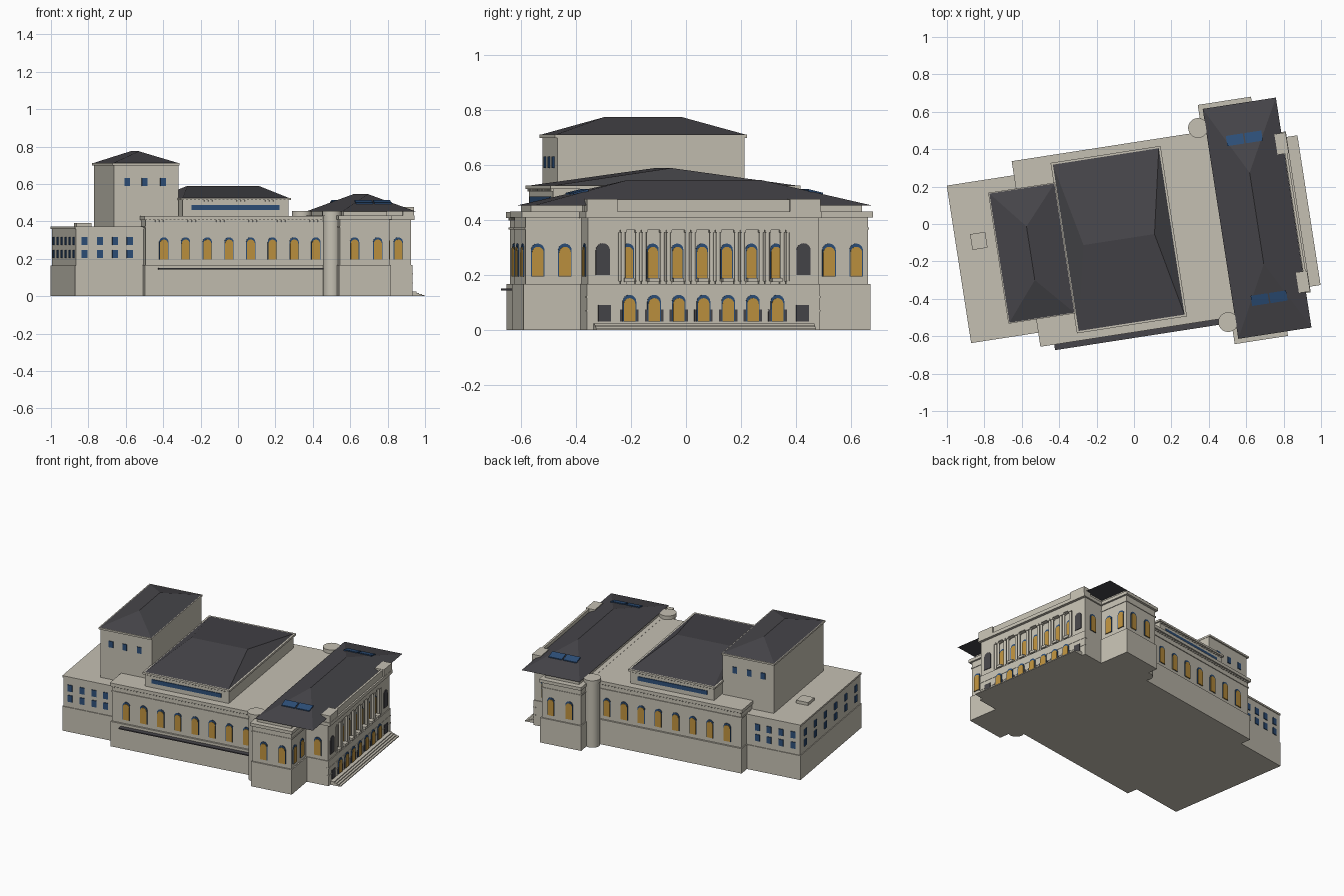
import bpy, bmesh, math
from mathutils import Matrix, Vector

if "Cube" in bpy.data.objects:
    bpy.data.objects.remove(bpy.data.objects["Cube"])

# Flat colours
def material(name, rgb):
    m = bpy.data.materials.new(name)
    m.diffuse_color = (*rgb, 1)
    m.use_nodes = True
    m.node_tree.nodes["Principled BSDF"].inputs["Base Color"].default_value = m.diffuse_color
    return m

STONE = material("pale_stone", (0.56, 0.53, 0.45))
ROOF = material("slate_grey", (0.062, 0.060, 0.068))
GOLD = material("warm_gold_glass", (0.52, 0.29, 0.05))
BLUE = material("blue_glass", (0.026, 0.078, 0.19))

# The building is laid out on its own long axis, then turned into place
PLACE = Matrix.Rotation(math.radians(8.8), 4, 'Z') @ Matrix.Translation((0, -0.07, 0))
parts = {}

def part(name, mat):
    if name not in parts:
        parts[name] = (bmesh.new(), mat)
    return parts[name][0]

def box(name, u, v, z, mat=STONE):
    bm = part(name, mat)
    size = (u[1] - u[0], v[1] - v[0], z[1] - z[0])
    mid = ((u[0] + u[1]) / 2, (v[0] + v[1]) / 2, (z[0] + z[1]) / 2)
    bmesh.ops.create_cube(bm, size=1, matrix=Matrix.Translation(mid) @ Matrix.Diagonal((*size, 1)))

def cylinder(name, u, v, z, r, n=16, mat=STONE):
    bmesh.ops.create_cone(part(name, mat), cap_ends=True, segments=n, radius1=r, radius2=r,
                          depth=z[1] - z[0], matrix=Matrix.Translation((u, v, (z[0] + z[1]) / 2)))

def hip_roof(name, u, v, z, ridge):
    bm = part(name, ROOF)
    pts = [(a, b, z[0]) for a in u for b in v] + [(a, b, z[1]) for a, b in ridge]
    bmesh.ops.convex_hull(bm, input=[bm.verts.new(p) for p in pts])

def plate(name, pos, angle, outline, depth, mat):
    """Extruded outline (sideways, height) on a wall whose outward normal is at the angle."""
    bm = part(name, mat)
    n = Vector((math.cos(angle), math.sin(angle), 0))
    t = Vector((-n.y, n.x, 0))
    base = Vector((pos[0], pos[1], 0))
    face = bm.faces.new([bm.verts.new(base + t * a + Vector((0, 0, h)) + n * depth) for a, h in outline])
    ext = bmesh.ops.extrude_face_region(bm, geom=[face], use_keep_orig=True)
    new = [e for e in ext['geom'] if isinstance(e, bmesh.types.BMVert)]
    bmesh.ops.translate(bm, verts=new, vec=-n * (depth + 0.002))

def arch(w, z0, z1):
    r = w / 2
    top = [(r * math.cos(i * math.pi / 8), z1 - r + r * math.sin(i * math.pi / 8)) for i in range(9)]
    return [(-r, z0), (r, z0)] + top

def rect(w, z0, z1):
    return [(-w / 2, z0), (w / 2, z0), (w / 2, z1), (-w / 2, z1)]

def arched_window(pos, angle, z0=0.195, z1=0.315, w=0.05):
    plate("window_frames", pos, angle, arch(w, z0, z1), 0.004, BLUE)
    plate("window_panes", pos, angle, arch(w - 0.007, z0, z1 - 0.012), 0.007, GOLD)

def dentils(name, u, v, z, step=0.022, s=0.005):
    for i in range(int((u[1] - u[0]) / step)):
        a = u[0] + (i + 0.5) * step
        for b in v:
            box(name, (a - s, a + s), (b - s, b + s), z)

EAST, NORTH, WEST = 0, math.pi / 2, math.pi

# Rear block
box("rear_block_base", (-0.958, -0.55), (-0.426, 0.426), (0, 0.165))
box("rear_block_wall", (-0.953, -0.55), (-0.421, 0.421), (0.165, 0.36))
box("rear_block_cornice", (-0.958, -0.55), (-0.426, 0.426), (0.36, 0.372))
box("roof_hatch", (-0.875, -0.793), (0.065, 0.15), (0.37, 0.392))
for z0, z1 in ((0.203, 0.247), (0.273, 0.317)):
    for s in (-1, 1):
        for u in (-0.907, -0.823, -0.741, -0.662):
            plate("rear_windows", (u, s * 0.421), s * NORTH, rect(0.032, z0, z1), 0.005, BLUE)
    for i in range(6):
        plate("rear_windows", (-0.953, (i - 2.5) * 0.14), WEST, rect(0.032, z0, z1), 0.005, BLUE)

# Main hall
box("hall_base", (-0.592, 0.46), (-0.5, 0.5), (0, 0.168))
box("hall_wall", (-0.586, 0.46), (-0.488, 0.488), (0.168, 0.41))
box("hall_string_course", (-0.59, 0.46), (-0.493, 0.493), (0.366, 0.374))
box("hall_cornice", (-0.595, 0.46), (-0.502, 0.502), (0.408, 0.43))
dentils("hall_dentils", (-0.585, 0.41), (-0.49, 0.49), (0.398, 0.408))
for s in (-1, 1):
    for i in range(8):
        arched_window((-0.488 + i * 0.1175, s * 0.488), s * NORTH)
box("side_canopy", (-0.52, 0.37), (-0.532, -0.49), (0.144, 0.151), ROOF)

# Raised hall roof with long clerestory windows
box("clerestory_wall", (-0.38, 0.193), (-0.45, 0.45), (0.42, 0.515))
box("clerestory_cornice", (-0.391, 0.204), (-0.461, 0.461), (0.513, 0.526))
dentils("clerestory_dentils", (-0.38, 0.193), (-0.452, 0.452), (0.505, 0.513))
hip_roof("hall_roof", (-0.38, 0.193), (-0.45, 0.45), (0.526, 0.59), ((-0.284, 0), (0.1, 0)))
for s in (-1, 1):
    plate("clerestory_windows", (-0.095, s * 0.45), s * NORTH, rect(0.475, 0.46, 0.487), 0.005, BLUE)

# Stage tower
box("tower_wall", (-0.736, -0.385), (-0.345, 0.345), (0.36, 0.705))
box("tower_cornice", (-0.745, -0.383), (-0.354, 0.354), (0.7, 0.712))
hip_roof("tower_roof", (-0.739, -0.388), (-0.349, 0.349), (0.712, 0.775), ((-0.57, -0.145), (-0.57, 0.145)))
for s in (-1, 1):
    for u in (-0.663, -0.57, -0.47):
        plate("tower_windows", (u, s * 0.345), s * NORTH, rect(0.03, 0.59, 0.632), 0.005, BLUE)

# Front wings, running across the building
box("wing_base", (0.437, 0.717), (-0.64, 0.64), (0, 0.168))
box("wing_wall", (0.443, 0.71), (-0.631, 0.631), (0.168, 0.41))
box("wing_string_course", (0.439, 0.714), (-0.635, 0.635), (0.366, 0.374))
box("wing_cornice", (0.434, 0.722), (-0.647, 0.647), (0.41, 0.431))
box("wing_attic", (0.465, 0.70), (-0.61, 0.61), (0.431, 0.454))
for s in (-1, 1):
    for u in (0.522, 0.647):
        arched_window((u, s * 0.631), s * NORTH)
    for v in (0.487, 0.587):
        arched_window((0.71, s * v), EAST)
    arched_window((0.79, s * 0.425), s * NORTH)
    # Round stair turrets in the corners
    cylinder("stair_turrets", 0.417, s * 0.525, (0, 0.445), 0.048, 24)
    cylinder("stair_turret_caps", 0.417, s * 0.525, (0.43, 0.455), 0.053, 24)

# Central pavilion with a recessed loggia
box("pavilion_base", (0.6, 0.866), (-0.43, 0.43), (0, 0.168))
box("loggia_wall", (0.6, 0.832), (-0.425, 0.425), (0.168, 0.41))
box("entablature", (0.8, 0.86), (-0.425, 0.425), (0.365, 0.41))
box("pavilion_cornice", (0.6, 0.878), (-0.435, 0.435), (0.408, 0.431))
box("pavilion_attic", (0.68, 0.84), (-0.42, 0.42), (0.431, 0.454))
box("pavilion_parapet", (0.854, 0.868), (-0.428, 0.428), (0.431, 0.475))
for s in (-1, 1):
    v = sorted((s * 0.318, s * 0.425))
    box("corner_piers", (0.82, 0.86), v, (0.168, 0.37))
    box("parapet_piers", (0.815, 0.876), sorted((s * 0.318, s * 0.43)), (0.431, 0.477))
    plate("niches", (0.86, s * 0.37), EAST, arch(0.052, 0.2, 0.316), 0.004, ROOF)
    plate("basement_windows", (0.866, s * 0.365), EAST, rect(0.046, 0.03, 0.09), 0.004, ROOF)
    # Paired columns with bases and capitals
    for m in (0.0455, 0.1365, 0.2275, 0.305):
        for d in (-0.0115, 0.0115):
            c = s * m + d
            cylinder("columns", 0.849, c, (0.168, 0.366), 0.0085, 12)
            for z in ((0.168, 0.178), (0.355, 0.366)):
                box("column_blocks", (0.838, 0.86), (c - 0.0105, c + 0.0105), z)
for i in range(-3, 4):
    v = i * 0.091
    arched_window((0.832, v), EAST, 0.185, 0.315, 0.044)
    box("balcony_sills", (0.832, 0.87), (v - 0.019, v + 0.019), (0.174, 0.19))
    # Ground floor doorways
    plate("doorway_surrounds", (0.866, v), EAST, rect(0.068, 0.03, 0.075), 0.003, ROOF)
    plate("doorway_frames", (0.866, v), EAST, arch(0.05, 0.03, 0.128), 0.005, BLUE)
    plate("doorway_panes", (0.866, v), EAST, arch(0.042, 0.03, 0.116), 0.008, GOLD)
for z in (0.07, 0.12):
    box("base_bands", (0.85, 0.868), (-0.432, 0.432), (z - 0.003, z + 0.003))

# Entrance steps
for i in range(4):
    box("entrance_steps", (0.85, 0.936 - i * 0.015), (-0.405, 0.405), (i * 0.006, (i + 1) * 0.006))

# Front roof, overhanging the wings, with skylights on the hipped ends
hip_roof("front_roof", (0.457, 0.853), (-0.622, 0.622), (0.454, 0.546), ((0.653, -0.247), (0.653, 0.247)))
def end_slope(v):
    return 0.454 + (0.622 - abs(v)) * 0.092 / 0.375
for s in (-1, 1):
    for u in (0.603, 0.703):
        bm = part("skylights", BLUE)
        hull = [bm.verts.new((u + a, s * v, end_slope(v) + dz)) for a in (-0.046, 0.046)
                for v in (0.405, 0.46) for dz in (-0.002, 0.006)]
        bmesh.ops.convex_hull(bm, input=hull)

# Turn each collected part into an object
for name, (bm, mat) in parts.items():
    bmesh.ops.recalc_face_normals(bm, faces=bm.faces)
    bm.transform(PLACE)
    mesh = bpy.data.meshes.new(name)
    bm.to_mesh(mesh)
    bm.free()
    mesh.materials.append(mat)
    obj = bpy.data.objects.new(name, mesh)
    bpy.context.collection.objects.link(obj)
    if name in ("columns", "stair_turrets", "stair_turret_caps"):
        bpy.ops.object.select_all(action='DESELECT')
        obj.select_set(True)
        bpy.context.view_layer.objects.active = obj
        bpy.ops.object.shade_smooth_by_angle(angle=math.radians(35))
